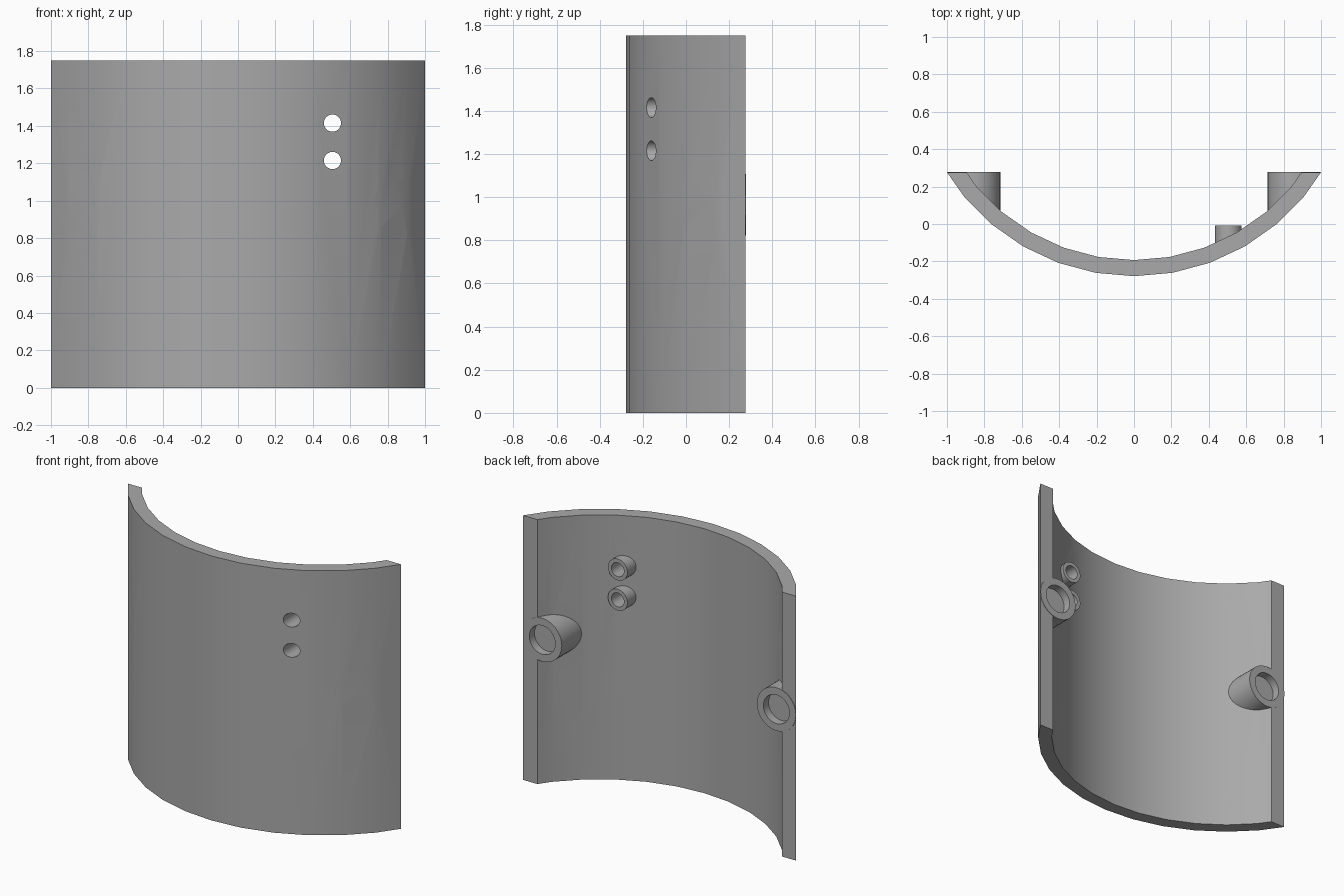
import bpy, bmesh
from math import sin, cos, tan, radians

if "Cube" in bpy.data.objects:
    bpy.data.objects.remove(bpy.data.objects["Cube"])

HEIGHT, CHORD, FRONT, BOSS_END = 1.75, 0.276, -0.279, 0.279
R_OUT, R_IN, STEP = 1.184, 1.098, 10
CENTRE_Y = FRONT + R_OUT

grey = bpy.data.materials.new("plain grey")
grey.use_nodes = True
grey.diffuse_color = (0.4, 0.4, 0.4, 1)
grey.node_tree.nodes["Principled BSDF"].inputs["Base Color"].default_value = (0.4, 0.4, 0.4, 1)


def arc(radius):
    """Faceted arc from left to right, cut off at the chord line."""
    pts = [(radius * sin(radians(a)), CENTRE_Y - radius * cos(radians(a)))
           for a in range(-50, 51, STEP)]
    x, y = pts[-1]
    end = x + (CHORD - y) / tan(radians(55))
    return [(-end, CHORD)] + pts + [(end, CHORD)]


def new_object(name, bm):
    bmesh.ops.recalc_face_normals(bm, faces=bm.faces)
    mesh = bpy.data.meshes.new(name)
    bm.to_mesh(mesh)
    bm.free()
    mesh.materials.append(grey)
    obj = bpy.data.objects.new(name, mesh)
    bpy.context.collection.objects.link(obj)
    return obj


def prism(name, outline):
    bm = bmesh.new()
    face = bm.faces.new([bm.verts.new((x, y, 0)) for x, y in outline])
    up = bmesh.ops.extrude_face_region(bm, geom=[face])["geom"]
    bmesh.ops.translate(bm, vec=(0, 0, HEIGHT),
                        verts=[v for v in up if isinstance(v, bmesh.types.BMVert)])
    return new_object(name, bm)


def rod(name, x, z, radius, y0, y1):
    """Cylinder along y."""
    bm = bmesh.new()
    rings = [[bm.verts.new((x + radius * cos(radians(a)), y, z + radius * sin(radians(a))))
              for a in range(0, 360, STEP)] for y in (y0, y1)]
    n = len(rings[0])
    for ring in rings:
        bm.faces.new(ring)
    for i in range(n):
        j = (i + 1) % n
        bm.faces.new((rings[0][i], rings[0][j], rings[1][j], rings[1][i]))
    return new_object(name, bm)


def combine(target, tool, operation, keep=False):
    mod = target.modifiers.new(operation.lower(), "BOOLEAN")
    mod.operation, mod.solver, mod.object = operation, "EXACT", tool
    bpy.context.view_layer.objects.active = target
    bpy.ops.object.modifier_apply(modifier=mod.name)
    if not keep:
        bpy.data.objects.remove(tool)


# Curved plate, and a solid that keeps the bosses behind its front face
outer, inner = arc(R_OUT), arc(R_IN)
plate = prism("curved_plate", outer + inner[::-1])
edge = outer[-1][0]
limit = prism("boss_limit", outer + [(edge, BOSS_END), (-edge, BOSS_END)])
limit.hide_render = True

# Bosses: name, x, z, radius, front end, back end, hole radius, hole start
bosses = []
for side, sign in (("left", 1), ("right", -1)):
    bosses.append((side + "_boss", sign * 0.857, 0.965, 0.143, -0.25, BOSS_END, 0.095, 0.225))
for level, z in (("upper", 1.415), ("lower", 1.215)):
    bosses.append((level + "_small_boss", 0.505, z, 0.071, -0.25, -0.007, 0.046, -0.5))

for name, x, z, radius, y0, y1, _, _ in bosses:
    boss = rod(name, x, z, radius, y0, y1)
    combine(boss, limit, "INTERSECT", keep=True)
    combine(plate, boss, "UNION")

# Blind holes in the large bosses, through holes in the small ones
for name, x, z, _, _, y1, hole, start in bosses:
    combine(plate, rod(name + "_hole", x, z, hole, start, y1 + 0.1), "DIFFERENCE")
bpy.data.objects.remove(limit)

# Smooth curves with sharp rims
bpy.ops.object.select_all(action="DESELECT")
plate.select_set(True)
bpy.context.view_layer.objects.active = plate
bpy.ops.object.shade_smooth_by_angle(angle=radians(30))
